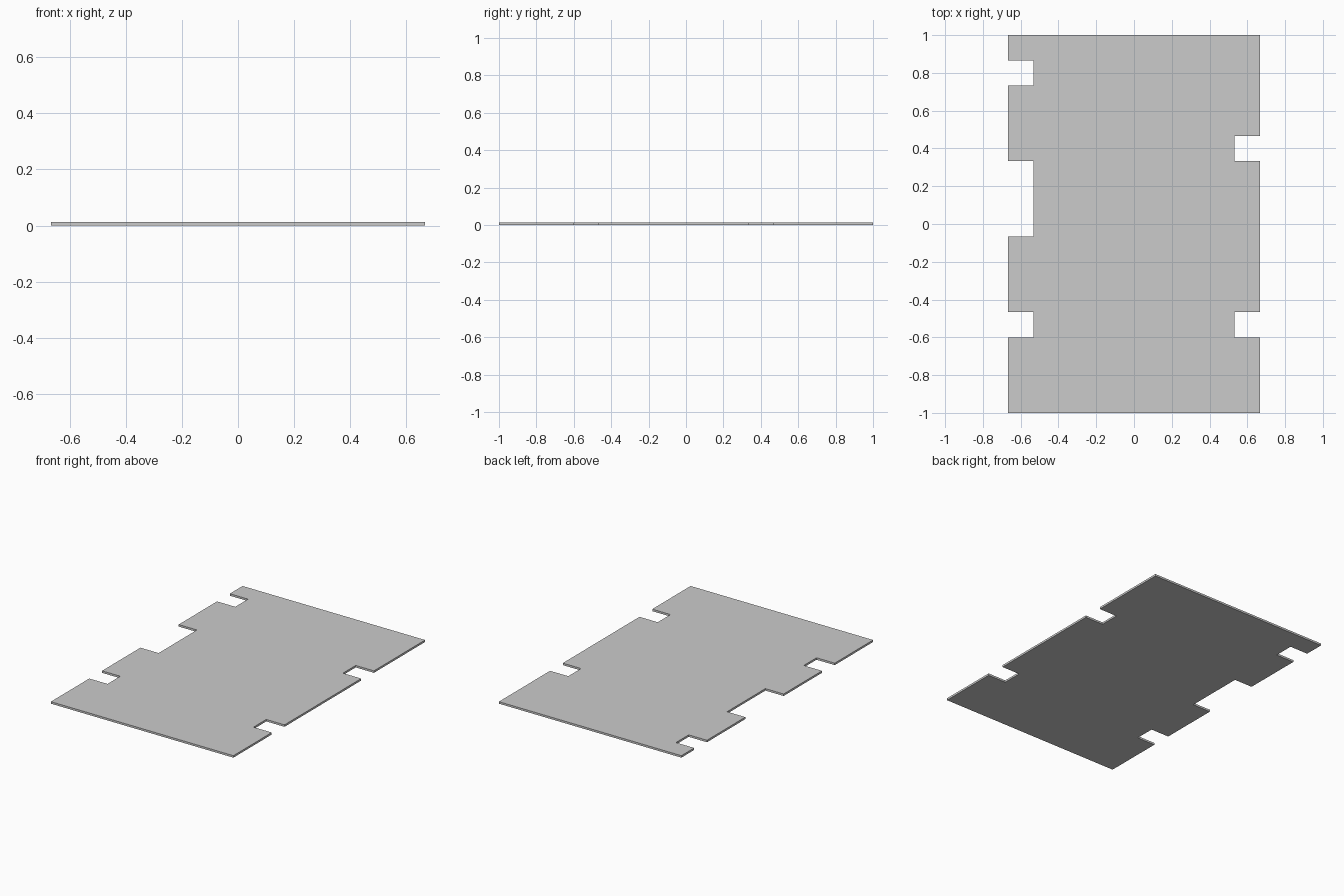
import bpy, bmesh

if "Cube" in bpy.data.objects:
    bpy.data.objects.remove(bpy.data.objects["Cube"])

U = 2 / 15          # notch module: the plate is 10 x 15 modules
THICK = U / 10
HALF_X, HALF_Y = 5 * U, 7.5 * U


def edge_points(side, notches):
    """Outline points down one long edge, from back (+y) to front (-y)."""
    outer, inner = side * HALF_X, side * (HALF_X - U)
    pts = [(outer, HALF_Y)]
    for start, length in notches:   # distances from the back edge, in modules
        y0 = HALF_Y - start * U
        y1 = y0 - length * U
        pts += [(outer, y0), (inner, y0), (inner, y1), (outer, y1)]
    return pts + [(outer, -HALF_Y)]


# Notched plate: left edge back to front, then right edge front to back
left = edge_points(-1, [(1, 1), (5, 3), (11, 1)])
right = edge_points(1, [(4, 1), (11, 1)])
outline = left + right[::-1]

bm = bmesh.new()
base = bm.faces.new([bm.verts.new((x, y, 0)) for x, y in outline])
result = bmesh.ops.extrude_face_region(bm, geom=[base], use_keep_orig=True)
top = [g for g in result["geom"] if isinstance(g, bmesh.types.BMVert)]
bmesh.ops.translate(bm, verts=top, vec=(0, 0, THICK))
bmesh.ops.recalc_face_normals(bm, faces=bm.faces)

mesh = bpy.data.meshes.new("notched_plate")
bm.to_mesh(mesh)
bm.free()
plate = bpy.data.objects.new("notched_plate", mesh)
bpy.context.collection.objects.link(plate)
